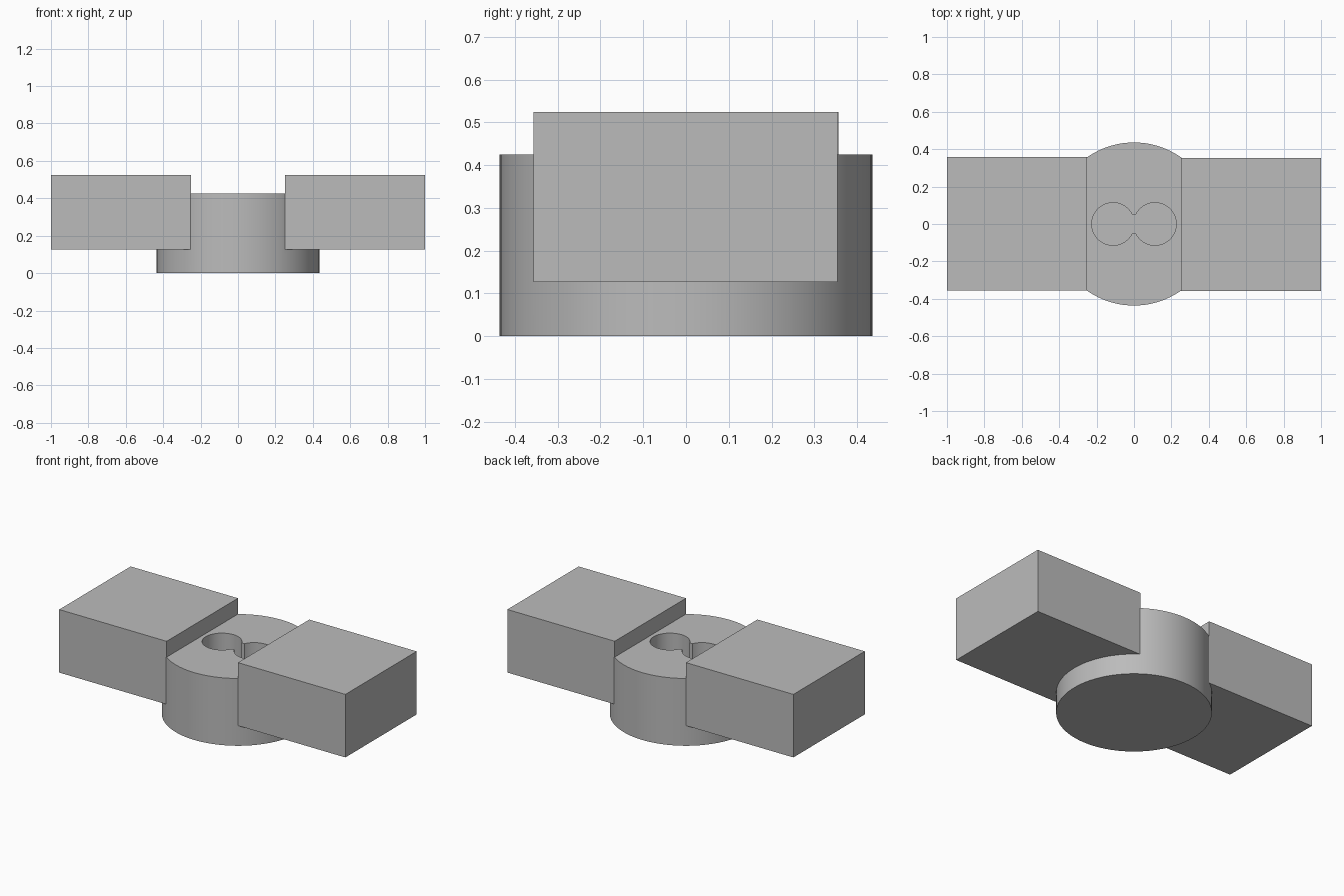
import bpy, bmesh, math

if "Cube" in bpy.data.objects:
    bpy.data.objects.remove(bpy.data.objects["Cube"])

grey = bpy.data.materials.new("plain grey")
grey.diffuse_color = (0.5, 0.5, 0.5, 1)
grey.use_nodes = True
grey.node_tree.nodes["Principled BSDF"].inputs["Base Color"].default_value = grey.diffuse_color

R, TOP = 0.436, 0.425           # hub radius and height
ARM_Z0, ARM_Z1 = 0.127, 0.525   # underside and top of the arms


def finish(obj, name):
    obj.name = name
    obj.data.materials.append(grey)
    return obj


def cylinder(name, x, r, z0, z1, sides):
    bpy.ops.mesh.primitive_cylinder_add(vertices=sides, radius=r, depth=z1 - z0,
                                        location=(x, 0, (z0 + z1) / 2))
    return finish(bpy.context.object, name)


def box(name, x0, x1, y0, y1, z0, z1):
    bpy.ops.mesh.primitive_cube_add(size=1, location=((x0 + x1) / 2, (y0 + y1) / 2, (z0 + z1) / 2))
    obj = bpy.context.object
    obj.scale = (x1 - x0, y1 - y0, z1 - z0)
    bpy.ops.object.transform_apply(location=False, rotation=False, scale=True)
    return finish(obj, name)


def boolean(target, other, operation):
    mod = target.modifiers.new(operation.title(), 'BOOLEAN')
    mod.operation = operation
    mod.solver = 'EXACT'
    mod.object = other
    bpy.context.view_layer.objects.active = target
    bpy.ops.object.modifier_apply(modifier=mod.name)
    bpy.data.objects.remove(other)


# Round hub
hub = cylinder("hub_with_arms", 0, R, 0, TOP, 96)

# Figure-eight pocket: two round bores joined by a narrow neck
for side in (-1, 1):
    boolean(hub, cylinder("bore_cutter", side * 0.112, 0.114, ARM_Z0, 0.6, 48), 'DIFFERENCE')
boolean(hub, box("neck_cutter", -0.02, 0.02, -0.05, 0.05, ARM_Z0, 0.6), 'DIFFERENCE')

# Block arms on both sides
boolean(hub, box("right_arm", 0.25, 1.0, -0.357, 0.354, ARM_Z0, ARM_Z1), 'UNION')
boolean(hub, box("left_arm", -1.0, -0.25, -0.355, 0.357, ARM_Z0, ARM_Z1), 'UNION')

# Smooth round walls, sharp corners
bpy.ops.object.select_all(action='DESELECT')
hub.select_set(True)
bpy.context.view_layer.objects.active = hub
bpy.ops.object.shade_smooth_by_angle(angle=math.radians(30))
